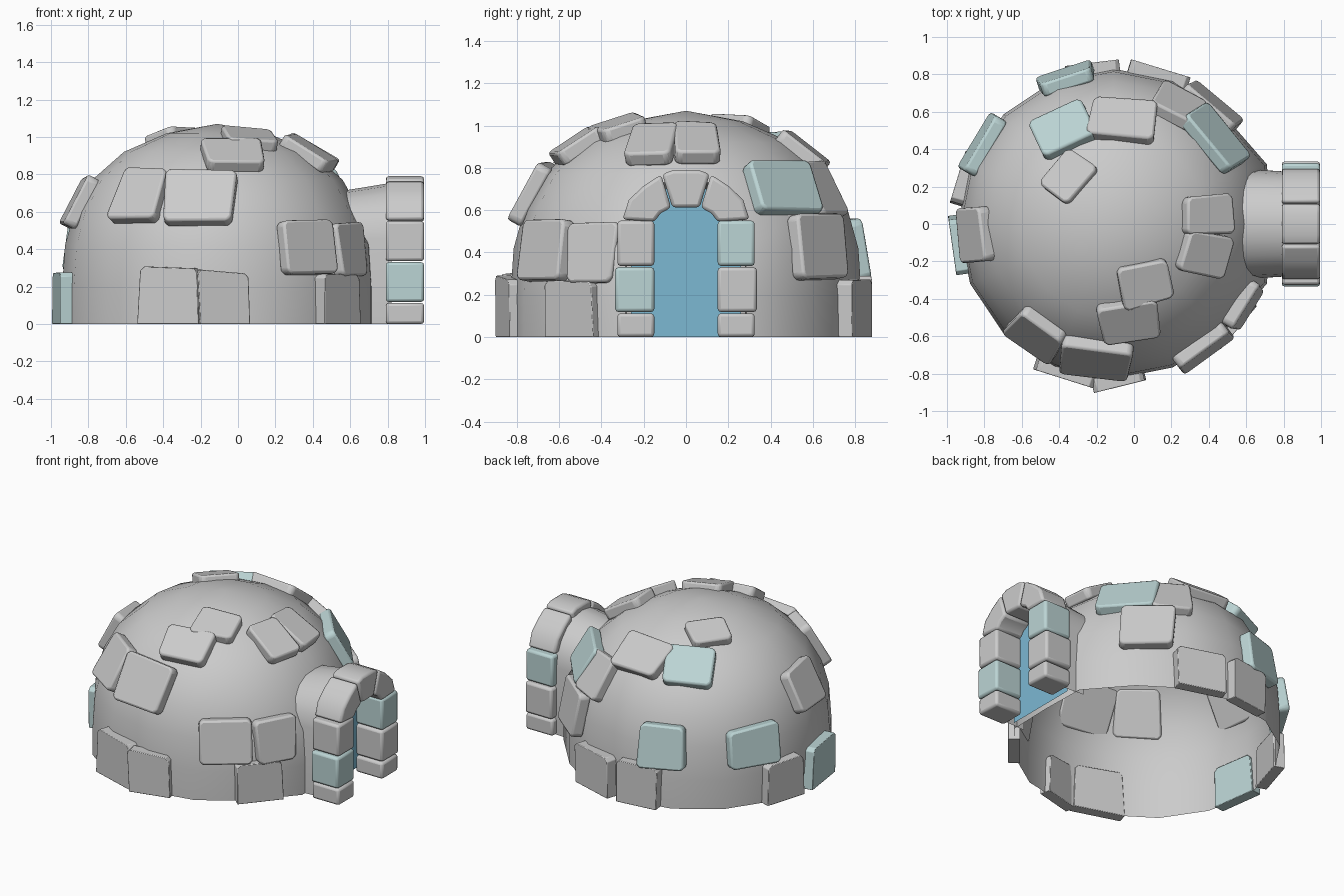
import bpy, bmesh, math, random
from mathutils import Vector, Matrix

if "Cube" in bpy.data.objects:
    bpy.data.objects.remove(bpy.data.objects["Cube"])

random.seed(4)
CX = -0.11
PROFILE = [(0.83, 0), (0.83, 0.2), (0.815, 0.42), (0.765, 0.6), (0.67, 0.77),
           (0.5, 0.92), (0.27, 1.02), (0, 1.07)]


def material(name, rgb):
    m = bpy.data.materials.new(name)
    m.diffuse_color = (*rgb, 1)
    m.use_nodes = True
    m.node_tree.nodes["Principled BSDF"].inputs["Base Color"].default_value = m.diffuse_color
    return m


TEAL = material("teal_ice", (0.5, 0.66, 0.66))
BLUE = material("blue_door", (0.2, 0.48, 0.65))


def make(name, verts, faces, mat=None, bevel=0, smooth=None):
    me = bpy.data.meshes.new(name)
    me.from_pydata(verts, [], faces)
    bm = bmesh.new()
    bm.from_mesh(me)
    bmesh.ops.recalc_face_normals(bm, faces=bm.faces)
    bm.to_mesh(me)
    bm.free()
    ob = bpy.data.objects.new(name, me)
    bpy.context.collection.objects.link(ob)
    if mat:
        me.materials.append(mat)
    if bevel:
        b = ob.modifiers.new("bevel", 'BEVEL')
        b.width, b.segments = bevel, 2
    if smooth:
        bpy.ops.object.select_all(action='DESELECT')
        ob.select_set(True)
        bpy.context.view_layer.objects.active = ob
        bpy.ops.object.shade_smooth_by_angle(angle=math.radians(smooth))
    return ob


# dome shell, open underneath, pulled out a little beside the tunnel
N = 16
verts, faces = [], []
for r, z in PROFILE[:-1]:
    for i in range(N):
        a = 2 * math.pi * i / N
        flare = 0.055 if i in (1, N - 1) and z < 0.5 else 0
        verts.append((CX + r * math.cos(a) + flare, r * math.sin(a), z))
verts.append((CX, 0, PROFILE[-1][1]))
for j in range(len(PROFILE) - 2):
    for i in range(N):
        k = (i + 1) % N
        faces.append((j * N + i, j * N + k, (j + 1) * N + k, (j + 1) * N + i))
top = (len(PROFILE) - 2) * N
faces += [(top + i, top + (i + 1) % N, len(verts) - 1) for i in range(N)]
make("dome", verts, faces, smooth=50)


# ice blocks lying on the dome
def radius(z):
    for (r0, z0), (r1, z1) in zip(PROFILE, PROFILE[1:]):
        if z <= z1:
            return r0 + (r1 - r0) * (z - z0) / (z1 - z0)
    return 0


def block(deg, z, w, h, roll=0, yaw=0, teal=False):
    a = math.radians(deg)
    lo, hi = max(z - 0.07, 0), min(z + 0.07, 1.06)
    out, side = Vector((math.cos(a), math.sin(a), 0)), Vector((-math.sin(a), math.cos(a), 0))
    up = (out * (radius(hi) - radius(lo)) + Vector((0, 0, hi - lo))).normalized()
    if z < 0.2:
        up = Vector((0, 0, 1))
    nrm = side.cross(up)
    rot = Matrix((side, up, nrm)).transposed()
    rot = rot @ Matrix.Rotation(math.radians(roll), 3, 'Z') @ Matrix.Rotation(math.radians(yaw), 3, 'Y')
    pos = Vector((CX, 0, z)) + out * radius(z)
    # outline with clipped corners
    outline = []
    for sx, sy in ((-1, -1), (1, -1), (1, 1), (-1, 1)):
        c = 0.004 if z < 0.2 and sy < 0 else 0.022
        x = sx * w / 2 + random.uniform(-.012, .012)
        y = sy * h / 2 + random.uniform(-.012, .012)
        pair = [(x, y - sy * c), (x - sx * c, y)]
        outline += pair if sx * sy > 0 else pair[::-1]
    m = len(outline)
    vs = [pos + rot @ Vector((x, y, d)) for d in (-0.035, 0.04) for x, y in outline]
    for v in vs:
        v.z = max(v.z, 0)
        if z < 0.2 and v.z < 0.03:
            v.z = 0
    fs = [tuple(range(m)), tuple(range(m, 2 * m))]
    fs += [(i, (i + 1) % m, m + (i + 1) % m, m + i) for i in range(m)]
    make("ice_block", vs, fs, TEAL if teal else None, 0.013, 35)


BLOCKS = [
    # bottom row
    (-107.5, .15, .34, .30), (-88, .14, .28, .28, 0, 12), (-40, .13, .30, .26),
    (73, .14, .33, .28), (97, .14, .29, .28), (163, .14, .29, .28), (188, .14, .31, .28, 0, 0, True),
    # second row
    (-54, .41, .33, .28), (-32, .40, .27, .28), (50, .42, .34, .30),
    (108, .41, .29, .28, 0, 0, True), (149, .41, .34, .25, 0, 0, True),
    # third row
    (-125, .69, .29, .31), (-97, .68, .37, .31), (40, .70, .38, .28, 0, 0, True),
    (62, .69, .27, .28), (185, .65, .29, .28),
    # top row
    (117, .86, .31, .26, -2, 0, True), (85, .87, .35, .25, -2), (133, .985, .25, .2, 8),
    (-63, .985, .28, .24, -16), (-81, .90, .33, .23, 2), (5, .92, .20, .28), (-19, .91, .23, .28, 6)]
for b in BLOCKS:
    block(*b)


# entrance arch outline helper: half width, wall height, top height
def arch(hw, spring, top, n=10):
    pts = [(hw, 0)]
    for i in range(n + 1):
        t = math.pi * i / n
        pts.append((hw * math.cos(t), spring + (top - spring) * math.sin(t)))
    return pts + [(-hw, 0)]


# tunnel between dome surface and arch
a0, a1 = arch(0.29, 0.46, 0.715), arch(0.28, 0.46, 0.755)
n = len(a0)
start = [(CX + math.sqrt(radius(z) ** 2 - y * y) - 0.012, y, z) for y, z in a0]
make("tunnel", start + [(0.82, y, z) for y, z in a1],
     [(i, i + 1, n + i + 1, n + i) for i in range(n - 1)], smooth=40)

# blue panel closing the doorway
make("door_panel", [(0.76, y, z) for y, z in arch(0.26, 0.46, 0.72)], [tuple(range(n))], BLUE)


# arch stones: outlines in y,z pushed along x
def stone(pts, teal=False):
    m = len(pts)
    vs = [(x, y, z) for x in (0.79, 0.995) for y, z in pts]
    fs = [tuple(range(m)), tuple(range(m, 2 * m))]
    fs += [(i, (i + 1) % m, m + (i + 1) % m, m + i) for i in range(m)]
    make("arch_stone", vs, fs, TEAL if teal else None, 0.016, 35)


for s in (-1, 1):
    for i, (z0, z1, y1) in enumerate(((0, .112, .325), (.118, .33, .335), (.336, .55, .325))):
        stone([(s * .15, z0), (s * y1, z0), (s * y1, z1), (s * .15, z1)], (s, i) in ((-1, 1), (1, 2)))
    stone([(s * .15, .545), (s * .30, .556), (s * .27, .65), (s * .20, .715), (s * .118, .768),
           (s * .07, .612), (s * .12, .585)])
stone([(-.065, .613), (.065, .613), (.112, .77), (.06, .79), (-.06, .79), (-.112, .77)])
